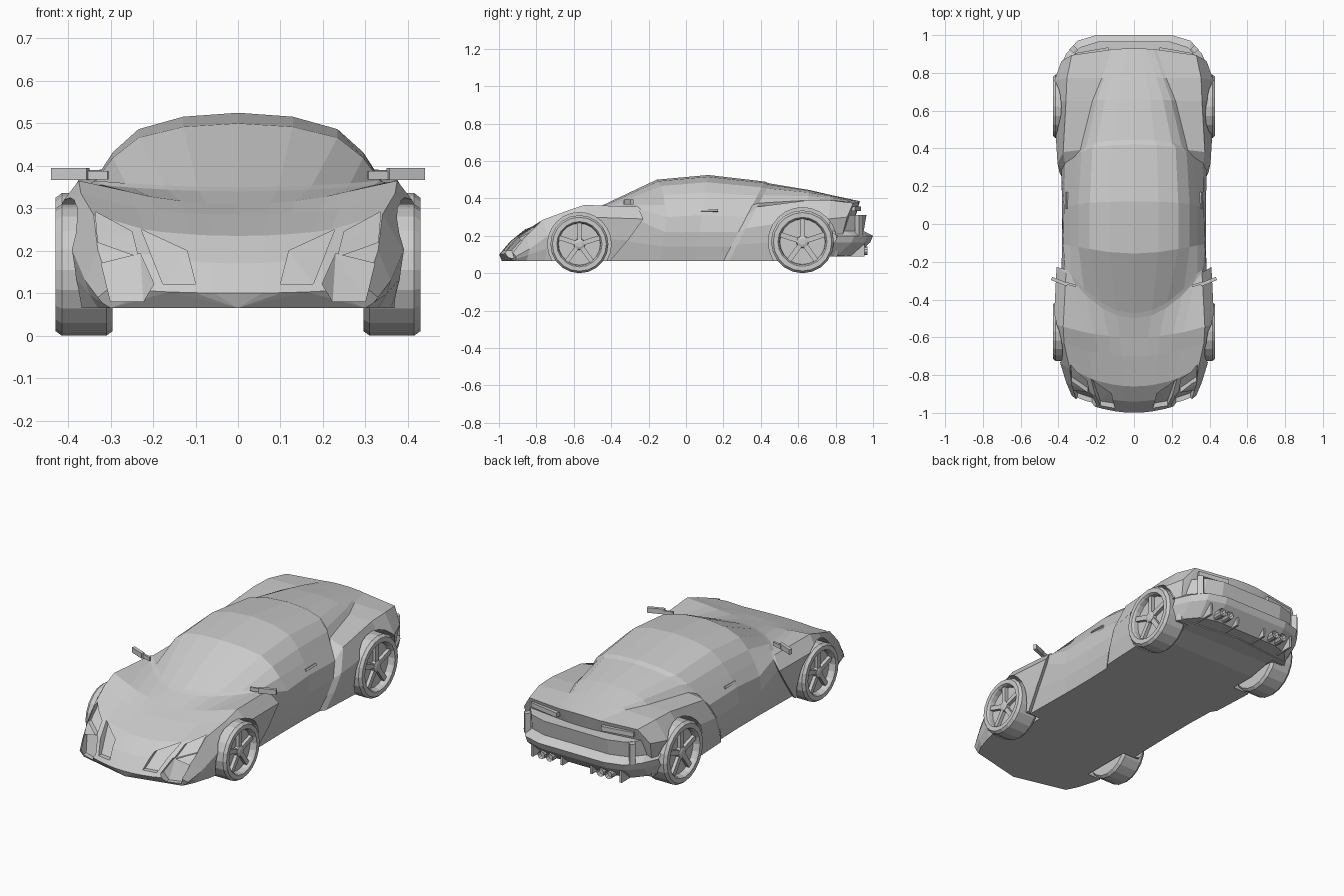
import bpy, bmesh, math
from mathutils import Vector, Matrix
from mathutils.bvhtree import BVHTree

old = bpy.data.objects.get("Cube")
if old:
    bpy.data.objects.remove(old, do_unlink=True)

FLOOR = 0.065

paint = bpy.data.materials.new("plain grey")
paint.use_nodes = True
paint.diffuse_color = (0.6, 0.6, 0.6, 1)
paint.node_tree.nodes["Principled BSDF"].inputs["Base Color"].default_value = paint.diffuse_color


def finish(name, bm):
    """Turn a bmesh into a painted, flat-shaded object with outward faces."""
    bmesh.ops.recalc_face_normals(bm, faces=bm.faces)
    if bm.calc_volume(signed=True) < 0:
        bmesh.ops.reverse_faces(bm, faces=bm.faces)
    mesh = bpy.data.meshes.new(name)
    bm.to_mesh(mesh)
    bm.free()
    mesh.materials.append(paint)
    obj = bpy.data.objects.new(name, mesh)
    bpy.context.scene.collection.objects.link(obj)
    return obj


def skin(name, rings):
    """Join closed rings of equal length and cap both ends."""
    bm = bmesh.new()
    loops = [[bm.verts.new(p) for p in ring] for ring in rings]
    count = len(loops[0])
    for a, b in zip(loops, loops[1:]):
        for i in range(count):
            j = (i + 1) % count
            bm.faces.new((a[i], a[j], b[j], b[i]))
    caps = [bm.faces.new(loops[0][::-1]), bm.faces.new(loops[-1])]
    bm.normal_update()
    bmesh.ops.triangulate(bm, faces=caps)
    return finish(name, bm)


def boxes(name, items):
    """One object made of cubes, each given as a placement matrix and a size."""
    bm = bmesh.new()
    for spot, size in items:
        bmesh.ops.create_cube(bm, size=1, matrix=spot @ Matrix.Diagonal((*size, 1)))
    return finish(name, bm)


def place(x, y, z, turn=0, axis="Z"):
    return Matrix.Translation((x, y, z)) @ Matrix.Rotation(math.radians(turn), 4, axis)


def lathe(name, profile, y, z, sides):
    """Revolve (x, radius) points about an axle along x."""
    angles = [2 * math.pi * i / sides for i in range(sides)]
    return skin(name, [[(x, y + r * math.cos(a), z + r * math.sin(a)) for a in angles]
                       for x, r in profile])


def cut(target, cutter):
    """Subtract the cutter, taking the first solver that keeps the full length."""
    cutter.hide_render = True
    length = max(v.co.y for v in target.data.vertices)
    mod = target.modifiers.new("cut", "BOOLEAN")
    mod.operation = "DIFFERENCE"
    mod.object = cutter
    for solver in ("EXACT", "MANIFOLD", "FLOAT"):
        mod.solver = solver
        bpy.context.view_layer.update()
        result = target.evaluated_get(bpy.context.evaluated_depsgraph_get()).data
        if max((v.co.y for v in result.vertices), default=-1) > length - 0.01:
            break
    bpy.context.view_layer.objects.active = target
    bpy.ops.object.modifier_apply(modifier=mod.name)
    bpy.data.objects.remove(cutter, do_unlink=True)


def station(lean, bow, y, side, side_z, crest, crest_z, glass, glass_z, top):
    """Body cross-section, leaning with height and bowed with width."""
    base = FLOOR if y < 0.7 else 0.09
    roof = glass * (0.7 if top > 0.4 else 0.52)
    rise = top - glass_z
    half = [(0, base), (side - 0.03, base), (side - 0.01, (side_z + base) / 2),
            (side, side_z), (crest, crest_z), (glass, glass_z),
            ((glass + roof) / 2 + 0.01, glass_z + rise * 0.4),
            (roof, glass_z + rise * 0.75), (roof * 0.55, glass_z + rise * 0.94), (0, top)]
    full = half + [(-x, z) for x, z in half[-2:0:-1]]
    return [(x, y + lean * (z - FLOOR) + bow * x * x, z) for x, z in full]


# Body from nose to tail; the seams are close pairs of stations that step in or out
nose_tip = station(-.4, .8, -.985, .33, .09, .3, .115, .2, .105, .1)
nose_low = station(0, .8, -.94, .36, .13, .33, .2, .2, .19, .17)
nose_high = station(0, .8, -.86, .39, .2, .34, .285, .22, .25, .235)
fender_front = station(0, .5, -.7, .415, .27, .37, .335, .24, .3, .285)
fender_top = station(0, .4, -.6, .425, .3, .375, .365, .26, .34, .31)
fender_back = station(.6, 1.8, -.665, .41, .29, .36, .355, .32, .355, .34)
door_front = station(.6, 1.8, -.645, .385, .28, .365, .34, .335, .365, .35)
roof_front = station(.1, .5, -.2, .38, .22, .375, .3, .335, .365, .5)
roof_top = station(.15, 0, .05, .38, .22, .37, .31, .335, .37, .525)
door_back = station(.52, 0, .2, .385, .22, .365, .3, .315, .365, .49)
haunch_front = station(.52, 0, .23, .405, .24, .375, .355, .285, .375, .48)
haunch_top = station(.1, 0, .62, .425, .29, .36, .39, .22, .39, .445)
haunch_back = station(.1, 0, .74, .42, .29, .355, .39, .17, .395, .418)
tail = station(.28, -.3, .84, .385, .3, .33, .375, .12, .38, .385)
body = skin("body", [nose_tip, nose_low, nose_high, fender_front, fender_top, fender_back,
                     door_front, roof_front, roof_top, door_back, haunch_front,
                     haunch_top, haunch_back, tail])

# Headlight and intake pockets sunk into the nose
probe = bmesh.new()
probe.from_mesh(body.data)
tree = BVHTree.FromBMesh(probe)
probe.free()
upper_light = [(.336, .292), (.25, .245), (.235, .186), (.33, .22)]
lower_light = [(.322, .17), (.23, .193), (.198, .122), (.223, .08), (.3, .08)]
inner_intake = [(.228, .25), (.12, .2), (.1, .122), (.177, .122)]
for outline in (upper_light, lower_light, inner_intake):
    for side in (1, -1):
        back = []
        for x, z in outline:
            hit = tree.ray_cast(Vector((side * x, -2, z)), Vector((0, 1, 0)))[0]
            back.append((side * x, hit.y + 0.025, z))
        cut(body, skin("pocket_cutter", [[(x, -1.2, z) for x, y, z in back], back]))

# Wheels in round arches, with five spokes
tyre_profile = [(.295, .93), (.31, 1), (.415, 1), (.43, .93), (.43, .78), (.42, .74), (.395, .72)]
hub_profile = [(.39, .2), (.415, .18), (.42, .1)]
for end, y, radius in (("front", -.57, .155), ("rear", .623, .168)):
    for label, side in (("left", 1), ("right", -1)):
        gap = radius + 0.015
        cut(body, lathe("arch_cutter", [(side * .285, gap), (side * .6, gap)], y, radius, 24))
        for part, profile in (("wheel", tyre_profile), ("hub", hub_profile)):
            lathe(f"{end}_{label}_{part}", [(side * x, r * radius) for x, r in profile],
                  y, radius, 20)
        boxes(f"{end}_{label}_spokes", [
            (place(side * .403, y, radius, 72 * i, "X") @ Matrix.Translation((0, 0, radius * .45)),
             (.02, radius * .16, radius * .58)) for i in range(5)])


# Rear bumper with a sunken panel above a sharp shelf
def bumper_ring(z, y, scale):
    plan = [(0, 0), (.2, 0), (.3, -.03), (.36, -.1), (.4, -.19)]
    outline = plan + [(-x, d) for x, d in plan[:0:-1]]
    return [(x * scale, y + d, z) for x, d in outline]


skin("rear_bumper", [bumper_ring(.31, .965, .96), bumper_ring(.225, .95, .98),
                     bumper_ring(.2, 1, 1), bumper_ring(.165, .985, 1),
                     bumper_ring(.095, .91, .97)])
boxes("rear_panel_rims", [(place(s * .32, .925, .255, -s * 45), (.03, .03, .11))
                          for s in (1, -1)])

# Diffuser fins
boxes("diffuser_fins", [(place(x, .9, .125), (.012, .11, .07)) for x in (-.27, -.09, .09, .27)])

for label, side in (("left", 1), ("right", -1)):
    # Hollow exhaust pipes
    for spot, x in (("inner", .155), ("outer", .205)):
        bm = bmesh.new()
        bmesh.ops.create_cone(bm, cap_ends=True, segments=10, radius1=.022, radius2=.022,
                              depth=.1, matrix=place(side * x, .92, .12, 90, "X"))
        ends = [f for f in bm.faces if len(f.verts) > 4 and f.calc_center_median().y > .95]
        bmesh.ops.inset_region(bm, faces=ends, thickness=.005)
        bmesh.ops.translate(bm, verts=list({v for f in ends for v in f.verts}), vec=(0, -.02, 0))
        finish(f"{label}_{spot}_exhaust", bm)

    # Tail light, mirror and door handle
    boxes(f"{label}_tail_light", [(place(side * .22, .895, .345, -side * 10), (.18, .05, .025))])
    boxes(f"{label}_mirror", [
        (place(side * .395, -.305, .381, side * 22), (.09, .018, .028)),
        (place(side * .335, -.32, .378, side * 15), (.06, .012, .02))])
    boxes(f"{label}_door_handle", [(place(side * .354, .125, .335, -side * 28, "Y"),
                                    (.012, .09, .012))])
